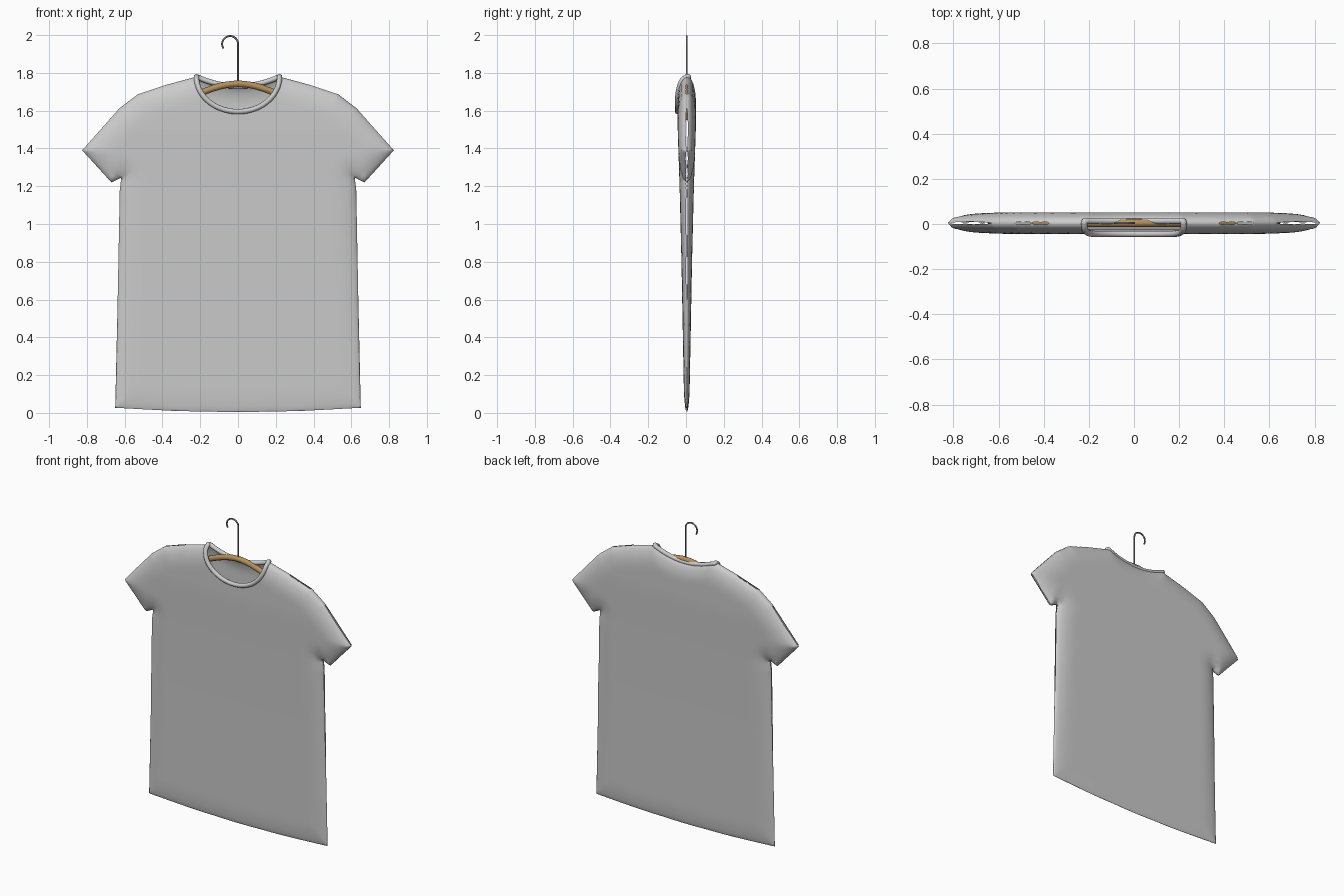
import bpy, bmesh, math
from mathutils import Vector, kdtree
from mathutils.geometry import delaunay_2d_cdt

if "Cube" in bpy.data.objects:
    bpy.data.objects.remove(bpy.data.objects["Cube"])

YMID = 0.004
ROUND = 0.13
# right half of the shirt silhouette (x, z), hem centre to neck
HALF = [(0, 0.004), (0.33, 0.01), (0.65, 0.027), (0.637, 0.6), (0.626, 1.18),
        (0.618, 1.245), (0.67, 1.22), (0.825, 1.39), (0.628, 1.612),
        (0.53, 1.687), (0.375, 1.738), (0.22, 1.78)]


def resample(pts, step):
    out = []
    for a, b in zip(pts, pts[1:]):
        a, b = Vector(a), Vector(b)
        n = max(1, math.ceil((b - a).length / step))
        out += [a.lerp(b, i / n) for i in range(n)]
    return out + [Vector(pts[-1])]


def mirror(pts):
    return [Vector((-p[0], p[1])) for p in reversed(pts)]


def tree(pts):
    t = kdtree.KDTree(len(pts))
    for i, p in enumerate(pts):
        t.insert((p[0], p[1], 0), i)
    t.balance()
    return lambda p: t.find((p[0], p[1], 0))[2]


# neckline curves, right to left
ANG = [math.pi * i / 40 for i in range(41)]
neck_front = [Vector((0.22 * math.cos(a), 1.78 - 0.185 * math.sin(a))) for a in ANG]
neck_back = [Vector((0.22 * math.cos(a), 1.73 + 0.05 * math.cos(a) ** 2)) for a in ANG]

fine = resample(HALF, 0.0025)
rim_dist = tree(fine + mirror(fine))
back_dist = tree(resample(neck_back, 0.0025))


def bulge(d, r):
    return math.sqrt(max(0, 1 - (1 - min(d / r, 1)) ** 2))


def thickness(z):
    keys = [(0, 0.013), (0.8, 0.028), (1.2, 0.038), (1.5, 0.048), (2, 0.048)]
    for (z0, t0), (z1, t1) in zip(keys, keys[1:]):
        if z <= z1:
            return t0 + (t1 - t0) * (z - z0) / (z1 - z0)
    return keys[-1][1]


def depth(p, side):
    y = thickness(p[1]) * bulge(rim_dist(p), ROUND)
    if side > 0:
        y = min(y, 0.01 + 0.04 * bulge(back_dist(p), ROUND))
    return YMID + side * y


def add_panel(bm, neck, side):
    right = resample(HALF, 0.0125)
    loop = right + neck[1:-1] + mirror(right)[:-1]
    n = len(loop)
    edge_dist = tree(resample(loop + loop[:1], 0.0025))
    pts = list(loop)
    # rows close to the edge, then a regular grid inside
    for off in (0.004, 0.013, 0.027):
        for i in range(n):
            t = (loop[(i + 1) % n] - loop[i - 1]).normalized()
            p = loop[i] + Vector((-t.y, t.x)) * off
            if edge_dist(p) > off * 0.9:
                pts.append(p)
    for i in range(-33, 34):
        for j in range(72):
            p = Vector((i * 0.025, j * 0.025 + 0.01))
            if edge_dist(p) > 0.042:
                pts.append(p)
    res = delaunay_2d_cdt(pts, [], [list(range(n))], 1, 1e-5)
    vs = [bm.verts.new((p.x, depth(p, side), p.y)) for p in res[0]]
    for f in res[2]:
        bm.faces.new([vs[k] for k in f])
    bmesh.ops.delete(bm, geom=[v for v in vs if not v.link_faces], context='VERTS')


# shirt: front and back panels sewn along the silhouette
bm = bmesh.new()
add_panel(bm, neck_front, -1)
add_panel(bm, neck_back, 1)
bmesh.ops.remove_doubles(bm, verts=bm.verts, dist=0.0008)
bmesh.ops.recalc_face_normals(bm, faces=bm.faces)
for f in bm.faces:
    f.smooth = True
mesh = bpy.data.meshes.new("shirt")
bm.to_mesh(mesh)
bm.free()
bpy.context.collection.objects.link(bpy.data.objects.new("shirt", mesh))


def tube(name, pts, radius, cyclic=False, colour=None):
    cu = bpy.data.curves.new(name, 'CURVE')
    cu.dimensions = '3D'
    cu.bevel_depth = radius
    cu.bevel_resolution = 3
    cu.use_fill_caps = True
    sp = cu.splines.new('POLY')
    sp.points.add(len(pts) - 1)
    for q, p in zip(sp.points, pts):
        q.co = (*p, 1)
    sp.use_cyclic_u = cyclic
    sp.use_smooth = True
    ob = bpy.data.objects.new(name, cu)
    bpy.context.collection.objects.link(ob)
    if colour:
        m = bpy.data.materials.new(name + "_material")
        m.diffuse_color = colour
        m.use_nodes = True
        m.node_tree.nodes["Principled BSDF"].inputs["Base Color"].default_value = m.diffuse_color
        cu.materials.append(m)
    return ob


# ribbed collar around the neck opening
ring = [(p.x, depth(p, -1), p.y) for p in neck_front]
ring += [(p.x, depth(p, 1), p.y) for p in reversed(neck_back[1:-1])]
tube("collar", ring, 0.014, True)

# wooden hanger bar
bar = []
for i in range(-20, 21):
    x = i * 0.0225
    bar.append((x, 0.004, 1.742 - 0.6 * (math.sqrt(x * x + 0.04) - 0.2)))
tube("hanger_bar", bar, 0.018, colour=(0.45, 0.27, 0.11, 1))

# metal hook
hook = [(0, 0.004, 1.74), (0, 0.004, 1.86)]
for i in range(25):
    a = math.radians(i * 215 / 24)
    hook.append((-0.042 + 0.042 * math.cos(a), 0.004, 1.953 + 0.042 * math.sin(a)))
tube("hanger_hook", hook, 0.005, colour=(0.2, 0.2, 0.21, 1))
